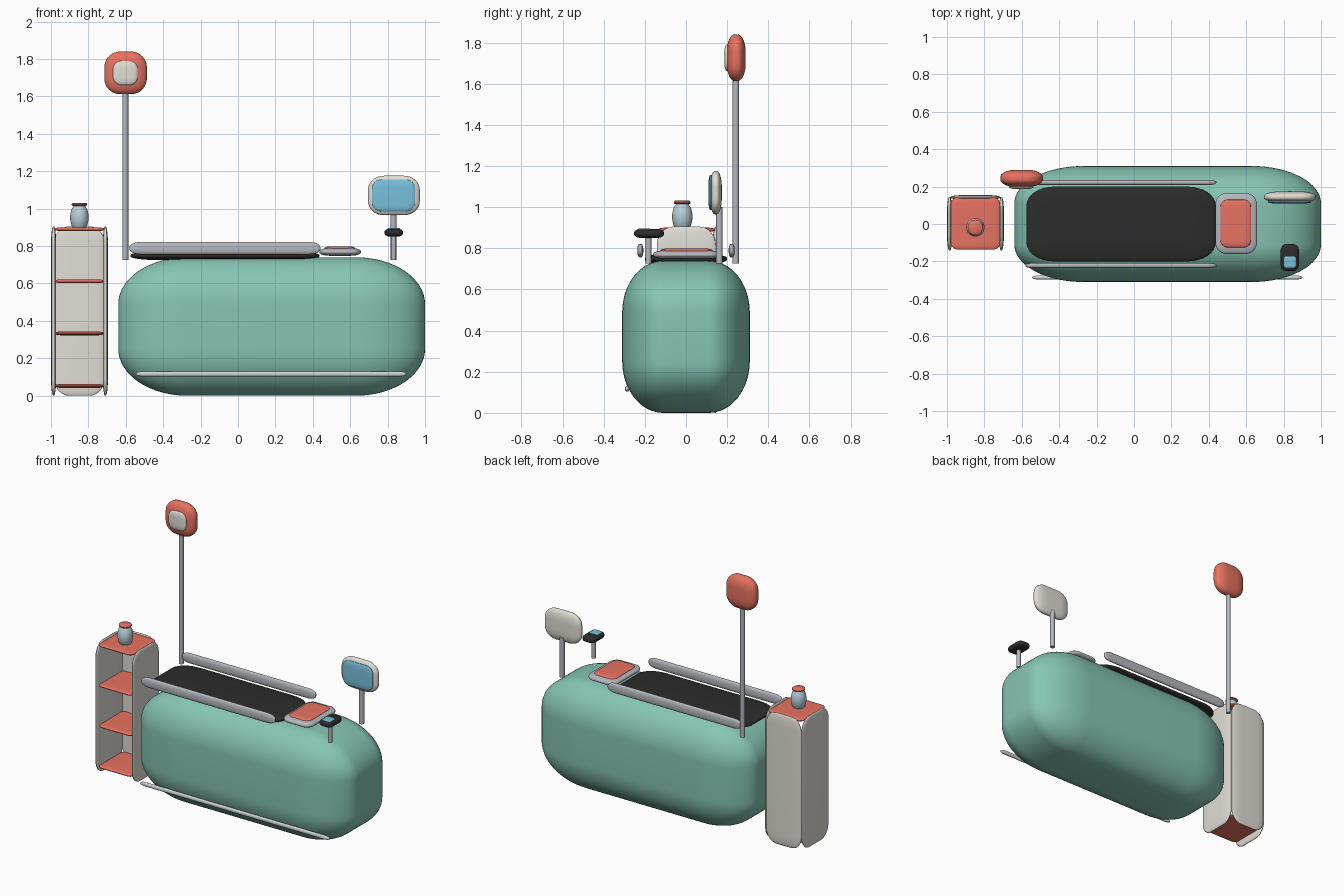
import bpy, bmesh, math
from mathutils import Vector

if "Cube" in bpy.data.objects:
    bpy.data.objects.remove(bpy.data.objects["Cube"])


def mat(name, rgb):
    m = bpy.data.materials.new(name)
    m.diffuse_color = (*rgb, 1)
    m.use_nodes = True
    m.node_tree.nodes["Principled BSDF"].inputs["Base Color"].default_value = m.diffuse_color
    return m


GREEN = mat("green", (0.24, 0.56, 0.46))
CORAL = mat("coral", (0.80, 0.17, 0.12))
CREAM = mat("cream", (0.76, 0.73, 0.67))
BLACK = mat("black", (0.025, 0.025, 0.025))
BLUE = mat("blue", (0.19, 0.53, 0.73))
GLASS = mat("glass", (0.48, 0.62, 0.70))
STEEL = mat("steel", (0.46, 0.48, 0.52))
PALE = mat("pale_steel", (0.62, 0.65, 0.68))


def finish(bm, name, material):
    me = bpy.data.meshes.new(name)
    bmesh.ops.recalc_face_normals(bm, faces=bm.faces)
    bm.to_mesh(me)
    bm.free()
    me.materials.append(material)
    ob = bpy.data.objects.new(name, me)
    bpy.context.collection.objects.link(ob)
    return ob


def soft_box(name, x, y, z, radii, material, segments=8):
    """Rounded box with its own corner radius along each axis."""
    lo, hi = Vector((x[0], y[0], z[0])), Vector((x[1], y[1], z[1]))
    size, mid = hi - lo, (lo + hi) / 2
    bm = bmesh.new()
    bmesh.ops.create_cube(bm, size=1)
    # Bevel by one unit in a space where every radius is 1, then scale back
    for v in bm.verts:
        v.co = Vector([v.co[i] * size[i] / radii[i] for i in range(3)])
    bmesh.ops.bevel(bm, geom=bm.edges[:], offset=1, segments=segments,
                    affect='EDGES', profile=0.5)
    for v in bm.verts:
        v.co = Vector([v.co[i] * radii[i] for i in range(3)])
    for f in bm.faces:
        f.smooth = True
    ob = finish(bm, name, material)
    ob.location = mid
    return ob


def lathe(name, x, y, profile, material, n=32):
    """Closed turned solid from (radius, height) points."""
    bm = bmesh.new()
    rings = [[bm.verts.new((r * math.cos(2 * math.pi * i / n),
                            r * math.sin(2 * math.pi * i / n), h))
              for i in range(n)] for r, h in profile]
    for a, b in zip(rings, rings[1:]):
        for i in range(n):
            j = (i + 1) % n
            bm.faces.new((a[i], a[j], b[j], b[i]))
    bm.faces.new(rings[0])
    bm.faces.new(rings[-1])
    ob = finish(bm, name, material)
    ob.location = (x, y, 0)
    bpy.context.view_layer.objects.active = ob
    ob.select_set(True)
    bpy.ops.object.shade_smooth_by_angle(angle=math.radians(40))
    ob.select_set(False)
    return ob


def pole(name, x, y, z0, z1, r):
    return lathe(name, x, y, [(r, z0), (r, z1)], STEEL, 20)


# Counter body and kick strip
soft_box("counter_body", (-0.64, 1.0), (-0.31, 0.31), (0, 0.74),
         (0.37, 0.20, 0.25), GREEN, 16)
soft_box("kick_strip", (-0.545, 0.90), (-0.297, -0.275), (0.103, 0.13),
         (0.04, 0.01, 0.012), PALE)

# Conveyor belt and side rails
soft_box("belt", (-0.575, 0.435), (-0.2, 0.2), (0.725, 0.772), (0.15, 0.10, 0.02), BLACK)
for side, y in (("front", -0.222), ("back", 0.222)):
    soft_box(side + "_rail", (-0.58, 0.44), (y - 0.0145, y + 0.0145), (0.756, 0.822),
             (0.06, 0.011, 0.028), STEEL)

# Scanner
soft_box("scanner_plate", (0.435, 0.657), (-0.16, 0.165), (0.748, 0.79),
         (0.06, 0.06, 0.018), STEEL)
soft_box("scanner_glass", (0.462, 0.626), (-0.125, 0.13), (0.775, 0.799),
         (0.04, 0.04, 0.01), CORAL)

# Monitor
pole("monitor_stand", 0.832, 0.162, 0.725, 1.0, 0.016)
soft_box("monitor_frame", (0.695, 0.972), (0.116, 0.174), (0.965, 1.176),
         (0.085, 0.025, 0.075), CREAM)
soft_box("monitor_screen", (0.716, 0.947), (0.109, 0.13), (0.985, 1.157),
         (0.055, 0.009, 0.05), BLUE)

# Card reader
pole("reader_stand", 0.832, -0.182, 0.725, 0.87, 0.014)
soft_box("card_reader", (0.784, 0.882), (-0.252, -0.107), (0.85, 0.894),
         (0.032, 0.036, 0.018), BLACK)
soft_box("reader_screen", (0.80, 0.866), (-0.235, -0.172), (0.882, 0.897),
         (0.012, 0.012, 0.006), BLUE)

# Lane light on its pole
pole("lane_pole", -0.602, 0.242, 0.725, 1.66, 0.016)
soft_box("lane_light", (-0.715, -0.487), (0.198, 0.29), (1.612, 1.84),
         (0.085, 0.04, 0.085), CORAL)
soft_box("lane_light_face", (-0.668, -0.536), (0.186, 0.215), (1.661, 1.79),
         (0.045, 0.012, 0.045), CREAM)

# Display shelf: sides, back and boards
for side, x in (("left", -0.986), ("right", -0.709)):
    soft_box(side + "_shelf_side", (x - 0.0135, x + 0.0135), (-0.142, 0.145), (0, 0.905),
             (0.012, 0.08, 0.09), CREAM)
soft_box("shelf_back", (-0.982, -0.714), (0.13, 0.155), (0, 0.905),
         (0.08, 0.011, 0.09), CREAM)
for i, z in enumerate((0.052, 0.333, 0.612, 0.89)):
    soft_box(f"shelf_board_{i + 1}", (-0.98, -0.716), (-0.136, 0.142),
             (z - 0.01, z + 0.01), (0.035, 0.035, 0.009), CORAL)

# Bottle and cap
lathe("bottle", -0.848, -0.018, [(0.034, 0.897), (0.043, 0.912), (0.049, 0.94), (0.049, 0.965),
      (0.043, 0.995), (0.033, 1.01), (0.03, 1.02)], GLASS)
lathe("bottle_cap", -0.848, -0.018, [(0.033, 1.014), (0.041, 1.019), (0.041, 1.026),
      (0.035, 1.031)], CORAL)
